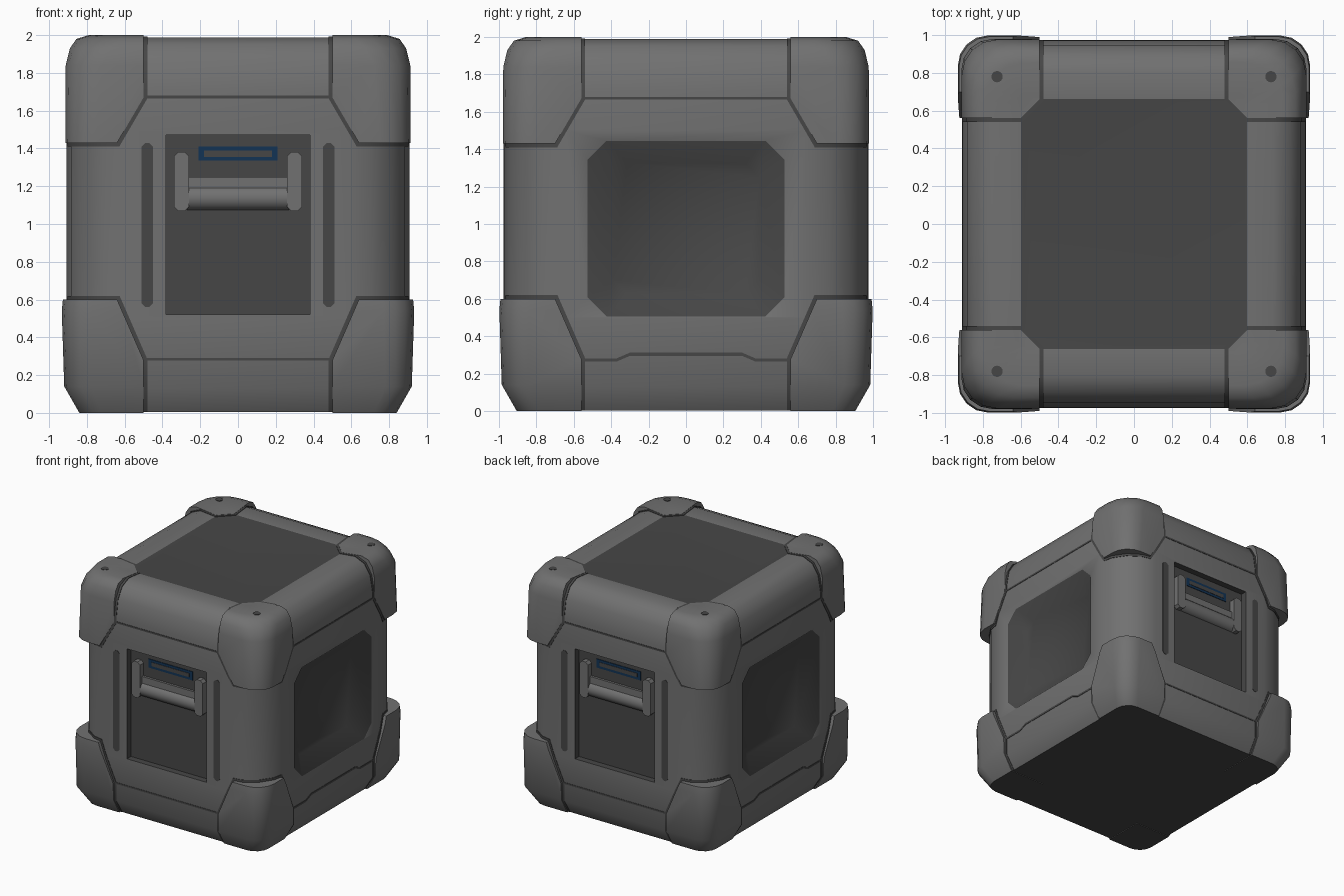
import bpy, bmesh, math
from mathutils import Vector, Matrix

if "Cube" in bpy.data.objects:
    bpy.data.objects.remove(bpy.data.objects["Cube"])

HX, HY = 0.908, 0.972          # half width and half depth of the crate body
RECESS = 0.055                 # depth of the handle recess


def material(name, rgb):
    m = bpy.data.materials.new(name)
    m.diffuse_color = (*rgb, 1)
    m.use_nodes = True
    m.node_tree.nodes["Principled BSDF"].inputs["Base Color"].default_value = m.diffuse_color
    return m


GREY = material("grey_shell", (0.165, 0.165, 0.165))
DARK = material("dark_grey", (0.062, 0.062, 0.062))
BLUE = material("blue_light", (0.006, 0.033, 0.09))


def finish(bm, name, mats):
    bmesh.ops.recalc_face_normals(bm, faces=bm.faces[:])
    me = bpy.data.meshes.new(name)
    bm.to_mesh(me)
    bm.free()
    ob = bpy.data.objects.new(name, me)
    bpy.context.collection.objects.link(ob)
    for m in mats:
        me.materials.append(m)
    return ob


def loft(rings, hx, hy, segs=4):
    """Stack of rounded rectangles: (z, inset, corner radius)."""
    bm = bmesh.new()
    loops = []
    for z, inset, r in rings:
        loop = []
        for q, (sx, sy) in enumerate(((1, 1), (-1, 1), (-1, -1), (1, -1))):
            for i in range(segs + 1):
                a = math.pi / 2 * (q + i / segs)
                loop.append(bm.verts.new((sx * (hx - inset - r) + r * math.cos(a),
                                          sy * (hy - inset - r) + r * math.sin(a), z)))
        loops.append(loop)
    n = len(loops[0])
    for a, b in zip(loops, loops[1:]):
        for i in range(n):
            j = (i + 1) % n
            bm.faces.new((a[i], a[j], b[j], b[i]))
    bm.faces.new(loops[0][::-1])
    bm.faces.new(loops[-1])
    bm.normal_update()
    return bm


def prism(bm, pts, d0, d1, side, taper=1.0, mat=0):
    """Extrude an outline (u, z) from depth d0 to d1 on side 0 front, 1 right, 2 back, 3 left."""
    h = HX if side % 2 else HY
    rot = Matrix.Rotation(side * math.pi / 2, 3, 'Z')
    cz = (min(p[1] for p in pts) + max(p[1] for p in pts)) / 2
    a = [bm.verts.new(rot @ Vector((u, d0 - h, z))) for u, z in pts]
    b = [bm.verts.new(rot @ Vector((u * taper, d1 - h, cz + (z - cz) * taper))) for u, z in pts]
    n = len(pts)
    faces = [bm.faces.new(a), bm.faces.new(b[::-1])]
    faces += [bm.faces.new((a[i], b[i], b[(i + 1) % n], a[(i + 1) % n])) for i in range(n)]
    for f in faces:
        f.material_index = mat


def rect(u0, u1, z0, z1, c=0.0):
    if not c:
        return [(u0, z0), (u1, z0), (u1, z1), (u0, z1)]
    return [(u0 + c, z0), (u1 - c, z0), (u1, z0 + c), (u1, z1 - c),
            (u1 - c, z1), (u0 + c, z1), (u0, z1 - c), (u0, z0 + c)]


# Main body with rounded edges and dark top and bottom panels
BODY = [(0.004, 0.08, 0.22), (0.13, 0, 0.3), (0.5, 0, 0.33), (1.5, 0, 0.33), (1.71, 0, 0.3),
        (1.86, 0.025, 0.28), (1.95, 0.08, 0.24), (1.988, 0.17, 0.17), (1.974, 0.31, 0.06)]
bm = loft(BODY, HX, HY)
for f in bm.faces:
    if len(f.verts) > 4:
        f.material_index = 1
body = finish(bm, "crate_body", [GREY, DARK])

# Cutters for the handle recesses (front, back) and the bowl recesses (sides)
bm = bmesh.new()
for side in (0, 2):
    prism(bm, rect(-0.38, 0.38, 0.52, 1.47), -0.05, RECESS, side, mat=1)
for side in (1, 3):
    k = 1.14
    prism(bm, [(u * k, 0.975 + (z - 0.975) * k) for u, z in rect(-0.52, 0.52, 0.51, 1.44, 0.1)],
          -0.05, 0.10, side, taper=0.66, mat=1)
cutter = finish(bm, "recess_cutter", [GREY, DARK])
cutter.hide_render = True
mod = body.modifiers.new("recesses", 'BOOLEAN')
mod.operation = 'DIFFERENCE'
mod.solver = 'EXACT'
mod.object = cutter
bpy.context.view_layer.objects.active = body
bpy.ops.object.modifier_apply(modifier=mod.name)
bpy.data.objects.remove(cutter)


# Corner guards and the dark seams around them: cut from a loft, then mirrored
def corner(name, rings, hx, hy, top, margin, mats):
    bm = loft(rings, hx, hy)
    s = 1 if top else -1
    z0, dz = (1.43, 0.24) if top else (0.6, 0.32)
    planes = [((0.5, 0, 0), (1, 0, 0)), ((0, 0.56, 0), (0, 1, 0)), ((0, 0, z0), (0, 0, s)),
              ((0.5, 0, z0 + s * dz), (dz, 0, s * 0.14)),
              ((0, 0.56, z0 + s * dz), (0, dz, s * 0.14))]
    if top:
        planes.append(((0.5, 0.66, 0), (1, 1, 0)))
    for co, no in planes:
        no = Vector(no).normalized()
        bmesh.ops.bisect_plane(bm, geom=bm.verts[:] + bm.edges[:] + bm.faces[:], dist=1e-5,
                               plane_co=Vector(co) - no * margin, plane_no=no, clear_inner=True)
        bmesh.ops.holes_fill(bm, edges=[e for e in bm.edges if e.is_boundary], sides=0)
    for f in bm.faces:
        if len(mats) > 1 and f.calc_center_median().z < 0.01:
            f.material_index = 1
    ob = finish(bm, name, mats)
    mir = ob.modifiers.new("mirror", 'MIRROR')
    mir.use_axis = (True, True, False)


GUARD = [(0, 0.08, 0.12), (0.14, 0, 0.14), (0.54, -0.013, 0.16), (0.62, -0.005, 0.16),
         (1.40, 0.006, 0.16), (1.84, 0.008, 0.19), (1.93, 0.03, 0.22), (1.98, 0.065, 0.23),
         (2.0, 0.13, 0.2), (1.98, 0.31, 0.06)]
SEAM = [(z + (0.004 if z > 1.6 else 0), i, r) for z, i, r in BODY]
for top in (True, False):
    label = "top" if top else "bottom"
    corner(label + "_corner_guards", GUARD, 0.92, 0.985, top, 0.0, [GREY, DARK])
    corner(label + "_corner_seams", SEAM, HX + 0.003, HY + 0.003, top, 0.02, [DARK])

# Seams and slots on the four faces
bm = bmesh.new()
for side in range(4):
    w, e = (0.56, 0.70) if side % 2 else (0.5, 0.64)
    prism(bm, rect(-w, w, 1.665, 1.68), -0.003, 0.01, side)
    for s in (-1, 1):
        if side % 2 == 0:
            prism(bm, rect(s * 0.48 - 0.03, s * 0.48 + 0.03, 0.56, 1.43, 0.02), -0.003, 0.01, side)
    if side % 2:      # stepped lower seam
        lower = [(-w, 0.265), (-0.37, 0.265), (-0.3, 0.295), (0.3, 0.295), (0.37, 0.265), (w, 0.265)]
        prism(bm, lower + [(u, z + 0.017) for u, z in lower[::-1]], -0.003, 0.01, side)
    else:
        prism(bm, rect(-w, w, 0.277, 0.291), -0.003, 0.01, side)
finish(bm, "face_seams_and_slots", [DARK])

# Screw heads on the top corners
bm = bmesh.new()
for sx in (-1, 1):
    for sy in (-1, 1):
        bmesh.ops.create_cone(bm, cap_ends=True, segments=16, radius1=0.03, radius2=0.03, depth=0.02,
                              matrix=Matrix.Translation((sx * 0.725, sy * 0.78, 1.99)))
finish(bm, "corner_screws", [DARK])

# Handles and blue lights, front and back
for side, label in ((0, "front"), (2, "back")):
    bm = bmesh.new()
    for s in (-1, 1):
        u0, u1 = sorted((s * 0.26, s * 0.34))
        prism(bm, rect(u0, u1, 1.07, 1.38, 0.022), 0.005, RECESS + 0.01, side)
    prism(bm, rect(-0.27, 0.27, 1.15, 1.25), 0.035, RECESS + 0.01, side)
    rot = Matrix.Rotation(side * math.pi / 2, 4, 'Z')
    bmesh.ops.create_cone(bm, cap_ends=True, segments=20, radius1=0.066, radius2=0.066, depth=0.54,
                          matrix=rot @ Matrix.Translation((0, 0.072 - HY, 1.137))
                          @ Matrix.Rotation(math.pi / 2, 4, 'Y'))
    finish(bm, label + "_handle", [GREY])
    bm = bmesh.new()
    prism(bm, rect(-0.21, 0.21, 1.335, 1.41), RECESS - 0.005, RECESS + 0.002, side, mat=0)
    prism(bm, rect(-0.18, 0.18, 1.356, 1.389), RECESS - 0.008, RECESS, side, mat=1)
    finish(bm, label + "_blue_light", [BLUE, DARK])

# Smooth rounded surfaces, keep hard edges
bpy.ops.object.select_all(action='SELECT')
bpy.context.view_layer.objects.active = body
bpy.ops.object.shade_smooth_by_angle(angle=math.radians(38))
